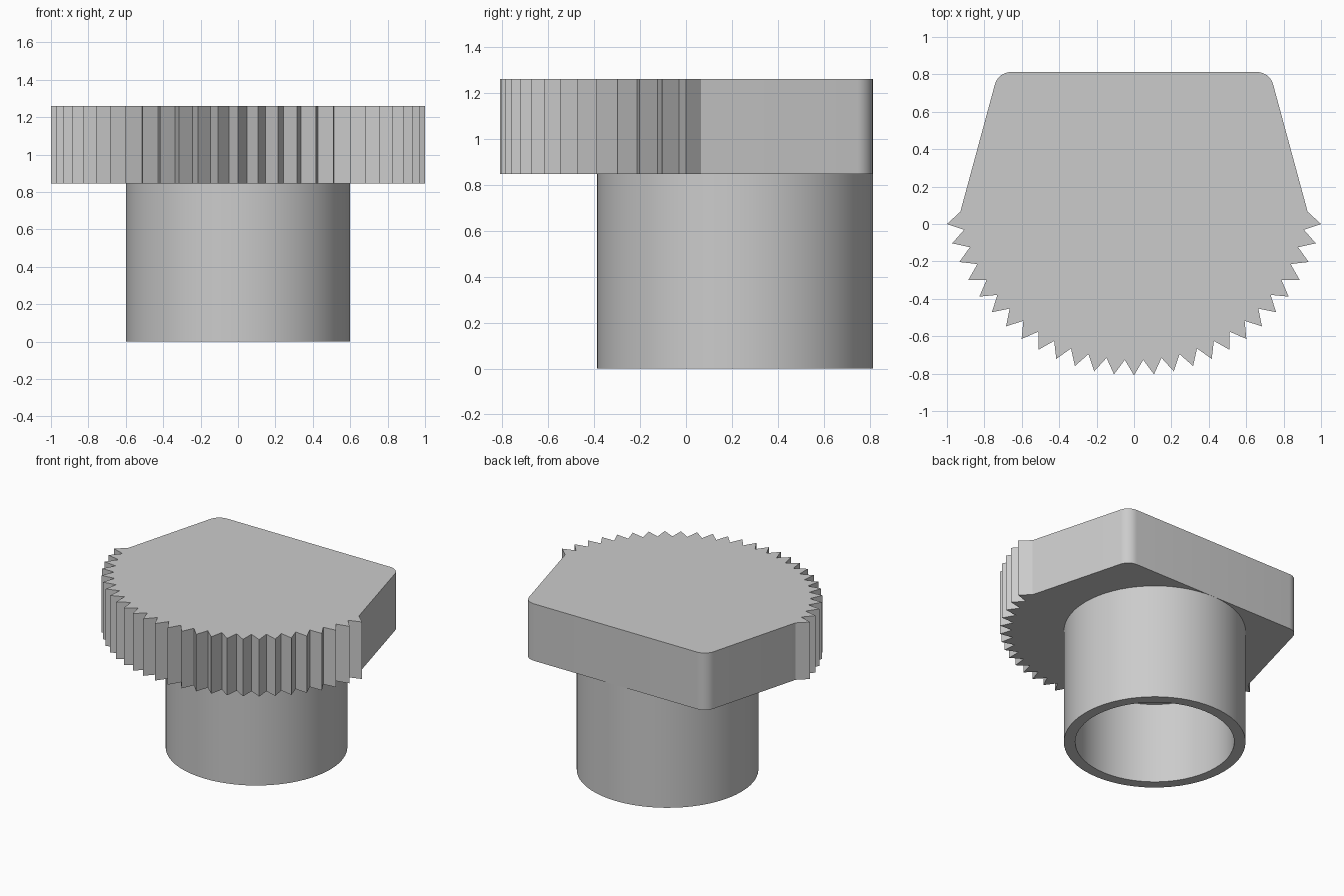
import bpy, bmesh
from math import sin, cos, radians

if "Cube" in bpy.data.objects:
    bpy.data.objects.remove(bpy.data.objects["Cube"], do_unlink=True)

AXIS_Y = 0.2126          # shared centre of the tooth arc and the socket
PLATE_BOTTOM, PLATE_TOP = 0.845, 1.26
TIP_R, VALLEY_R = 1.0223, 0.94
BACK_Y, CORNER_R, CORNER_X = 0.8126, 0.09, 0.657

grey = bpy.data.materials.new("plain grey")
grey.use_nodes = True
colour = (0.6, 0.6, 0.6, 1)
grey.diffuse_color = colour
grey.node_tree.nodes["Principled BSDF"].inputs["Base Color"].default_value = colour


def finish(bm, name):
    """Turn a bmesh into a smooth object with sharp edges kept."""
    bmesh.ops.recalc_face_normals(bm, faces=bm.faces)
    mesh = bpy.data.meshes.new(name)
    bm.to_mesh(mesh)
    bm.free()
    mesh.materials.append(grey)
    obj = bpy.data.objects.new(name, mesh)
    bpy.context.collection.objects.link(obj)
    bpy.ops.object.select_all(action="DESELECT")
    obj.select_set(True)
    bpy.context.view_layer.objects.active = obj
    bpy.ops.object.shade_smooth_by_angle(angle=radians(25))
    return obj


# Head plate: toothed front arc, tapering sides and rounded back corners
outline = []
for i in range(-27, 28):
    r = VALLEY_R if i % 2 else TIP_R
    a = radians(3 * i)
    outline.append((r * sin(a), AXIS_Y - r * cos(a)))
corner = []
for k in range(9):
    a = radians(15 + 75 * k / 8)
    corner.append((CORNER_X + CORNER_R * cos(a),
                   BACK_Y - CORNER_R + CORNER_R * sin(a)))
outline += corner + [(-x, y) for x, y in reversed(corner)]

bm = bmesh.new()
face = bm.faces.new([bm.verts.new((x, y, PLATE_BOTTOM)) for x, y in outline])
top = bmesh.ops.extrude_face_region(bm, geom=[face], use_keep_orig=True)
bmesh.ops.translate(bm, vec=(0, 0, PLATE_TOP - PLATE_BOTTOM),
                    verts=[v for v in top["geom"] if isinstance(v, bmesh.types.BMVert)])
finish(bm, "toothed_head")

# Socket: round stem with a blind bore, turned from its half section
section = [(0, PLATE_BOTTOM), (0.6, PLATE_BOTTOM), (0.6, 0),
           (0.525, 0), (0.525, 0.59), (0, 0.59)]
bm = bmesh.new()
verts = [bm.verts.new((r, AXIS_Y, z)) for r, z in section]
edges = [bm.edges.new(pair) for pair in zip(verts, verts[1:])]
bmesh.ops.spin(bm, geom=verts + edges, cent=(0, AXIS_Y, 0), axis=(0, 0, 1),
               angle=radians(360), steps=64)
bmesh.ops.remove_doubles(bm, verts=bm.verts, dist=0.0001)
finish(bm, "hollow_stem")
